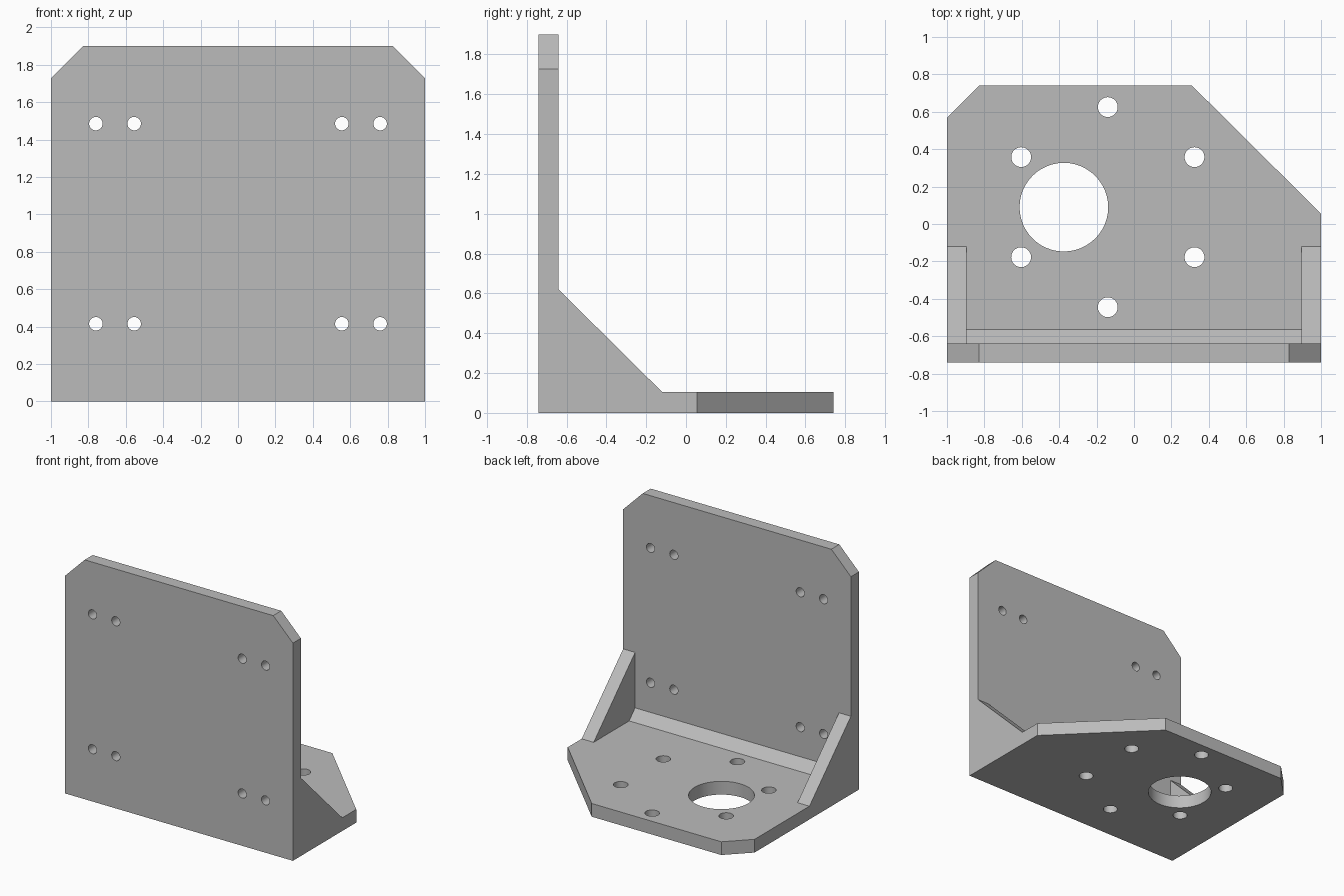
import bpy
import bmesh
from math import cos, sin, radians
from mathutils import Vector

cube = bpy.data.objects.get("Cube")
if cube:
    bpy.data.objects.remove(cube, do_unlink=True)

metal = bpy.data.materials.new("plain_grey_metal")
metal.use_nodes = True
GREY = (0.5, 0.5, 0.5, 1)
metal.diffuse_color = GREY
metal.node_tree.nodes["Principled BSDF"].inputs["Base Color"].default_value = GREY

# Axis -> function placing a 2D profile point at a depth along that axis
PLACE = {
    "x": lambda a, b, d: (d, a, b),
    "y": lambda a, b, d: (a, d, b),
    "z": lambda a, b, d: (a, b, d),
}


def prism(name, profile, axis, start, end):
    """Extrude a 2D profile along an axis."""
    bm = bmesh.new()
    place = PLACE[axis]
    face = bm.faces.new([bm.verts.new(place(a, b, start)) for a, b in profile])
    out = bmesh.ops.extrude_face_region(bm, geom=[face])
    moved = [v for v in out["geom"] if isinstance(v, bmesh.types.BMVert)]
    bmesh.ops.translate(bm, verts=moved, vec=Vector(place(0, 0, end - start)))
    bmesh.ops.recalc_face_normals(bm, faces=bm.faces)
    mesh = bpy.data.meshes.new(name)
    bm.to_mesh(mesh)
    bm.free()
    mesh.materials.append(metal)
    obj = bpy.data.objects.new(name, mesh)
    bpy.context.collection.objects.link(obj)
    return obj


def circle(a, b, radius, sides=48):
    angles = [radians(360 * i / sides) for i in range(sides)]
    return [(a + radius * cos(t), b + radius * sin(t)) for t in angles]


def select_only(obj):
    bpy.ops.object.select_all(action="DESELECT")
    obj.select_set(True)
    bpy.context.view_layer.objects.active = obj


def drill(obj, holes, axis, start, end):
    """Cut round holes (a, b, radius) right through a plate."""
    for a, b, radius in holes:
        cutter = prism("hole_cutter", circle(a, b, radius), axis, start, end)
        cutter.hide_render = True
        select_only(obj)
        mod = obj.modifiers.new("hole", "BOOLEAN")
        mod.operation = "DIFFERENCE"
        mod.solver = "EXACT"
        mod.object = cutter
        bpy.ops.object.modifier_apply(modifier=mod.name)
        bpy.data.objects.remove(cutter, do_unlink=True)
    select_only(obj)
    bpy.ops.object.shade_smooth_by_angle(angle=radians(30))


FRONT, INNER, BACK = -0.74, -0.64, 0.74
THICK, TOP, CUT = 0.105, 1.9, 0.172

# Upright plate with clipped top corners and four pairs of screw holes
upright = prism("upright_plate",
                [(-1, 0), (1, 0), (1, TOP - CUT), (1 - CUT, TOP),
                 (CUT - 1, TOP), (-1, TOP - CUT)], "y", FRONT, INNER)
screw_holes = [(side * x, z, 0.036) for side in (-1, 1)
               for x in (0.555, 0.76) for z in (0.415, 1.485)]
drill(upright, screw_holes, "y", FRONT - 0.1, INNER + 0.1)

# Base plate with clipped rear corners, a ring of bolt holes and a large bore
base = prism("base_plate",
             [(-1, INNER), (1, INNER), (1, 0.055), (0.31, BACK),
              (CUT - 1, BACK), (-1, BACK - CUT)], "z", 0, THICK)
bolt_holes = [(-0.14 + 0.535 * cos(radians(t)), 0.09 + 0.535 * sin(radians(t)), 0.053)
              for t in range(30, 390, 60)]
drill(base, bolt_holes + [(-0.375, 0.09, 0.237)], "z", -0.1, THICK + 0.1)

# Triangular side gussets
for name, side in (("left_gusset", 1), ("right_gusset", -1)):
    prism(name, [(INNER, THICK), (-0.12, THICK), (INNER, 0.62)],
          "x", side * 0.895, side)

# Sloped strip along the inside corner
prism("corner_strip", [(INNER, THICK), (-0.565, THICK), (INNER, THICK + 0.075)],
      "x", -0.895, 0.895)
